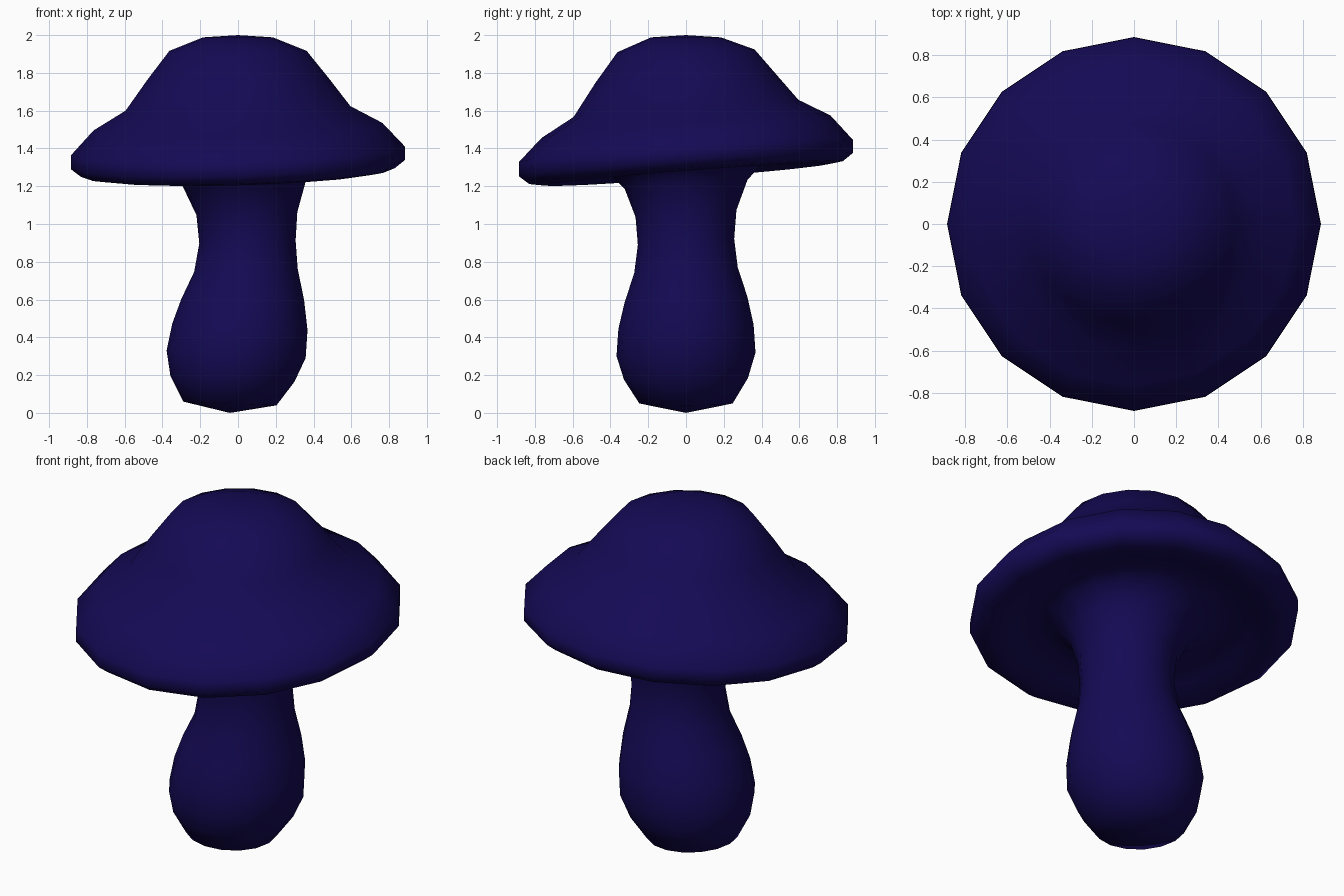
import bpy, bmesh, math

SIDES = 16
mat = bpy.data.materials.new("deep_indigo")
mat.diffuse_color = (0.007, 0.003, 0.09, 1)


def loft(name, rings, start, end):
    """Ring: (centre x, radius, height, slope in x, slope in y); start/end are pole points."""
    bm = bmesh.new()
    loops = []
    for cx, r, z, sx, sy in rings:
        loop = []
        for i in range(SIDES):
            a = 2 * math.pi * i / SIDES
            dx, dy = r * math.cos(a), r * math.sin(a)
            loop.append(bm.verts.new((cx + dx, dy, z + sx * dx + sy * dy)))
        loops.append(loop)
    for lo, hi in zip(loops, loops[1:]):
        for i in range(SIDES):
            j = (i + 1) % SIDES
            bm.faces.new((lo[i], lo[j], hi[j], hi[i]))
    for point, loop in ((start, loops[0]), (end, loops[-1])):
        pole = bm.verts.new(point)
        for i in range(SIDES):
            bm.faces.new((pole, loop[i], loop[(i + 1) % SIDES]))
    bmesh.ops.recalc_face_normals(bm, faces=bm.faces)
    for f in bm.faces:
        f.smooth = True
    mesh = bpy.data.meshes.new(name)
    bm.to_mesh(mesh)
    bm.free()
    mesh.materials.append(mat)
    obj = bpy.data.objects.new(name, mesh)
    bpy.context.collection.objects.link(obj)
    return obj


# Bulbous stem, leaning slightly and flaring out under the cap
stem = [
    (-0.043, 0.247, 0.05, -0.04, 0.0),
    (-0.03, 0.328, 0.18, -0.05, 0.015),
    (-0.01, 0.368, 0.31, -0.055, 0.025),
    (0.01, 0.358, 0.455, -0.05, 0.03),
    (0.025, 0.325, 0.60, -0.01, 0.045),
    (0.042, 0.274, 0.755, 0.03, 0.055),
    (0.05, 0.255, 0.905, 0.03, 0.06),
    (0.047, 0.267, 1.055, 0.03, 0.07),
    (0.032, 0.325, 1.21, 0.03, 0.07),
    (0.015, 0.415, 1.305, 0.03, 0.07),
]

# Tilted cap: hollow underside, rounded rim, sloping brim, then the dome
cap = [
    (0, 0.52, 1.325, 0.03, 0.07),
    (0, 0.65, 1.305, 0.03, 0.07),
    (0, 0.76, 1.262, 0.027, 0.076),
    (0, 0.83, 1.272, 0.028, 0.073),
    (0, 0.885, 1.315, 0.028, 0.07),
    (0, 0.883, 1.388, 0.026, 0.066),
    (0, 0.765, 1.515, 0.026, 0.078),
    (0, 0.595, 1.612, 0.02, 0.076),
    (0, 0.48, 1.768, 0.01, 0.045),
    (0, 0.363, 1.917, 0.0, 0.02),
    (0, 0.185, 1.988, 0.0, 0.0),
]

# Stem and cap flow into each other as one smooth skin
loft("mushroom_stem_and_cap", stem + cap, (-0.043, 0, 0.0), (0, 0, 2.0))
